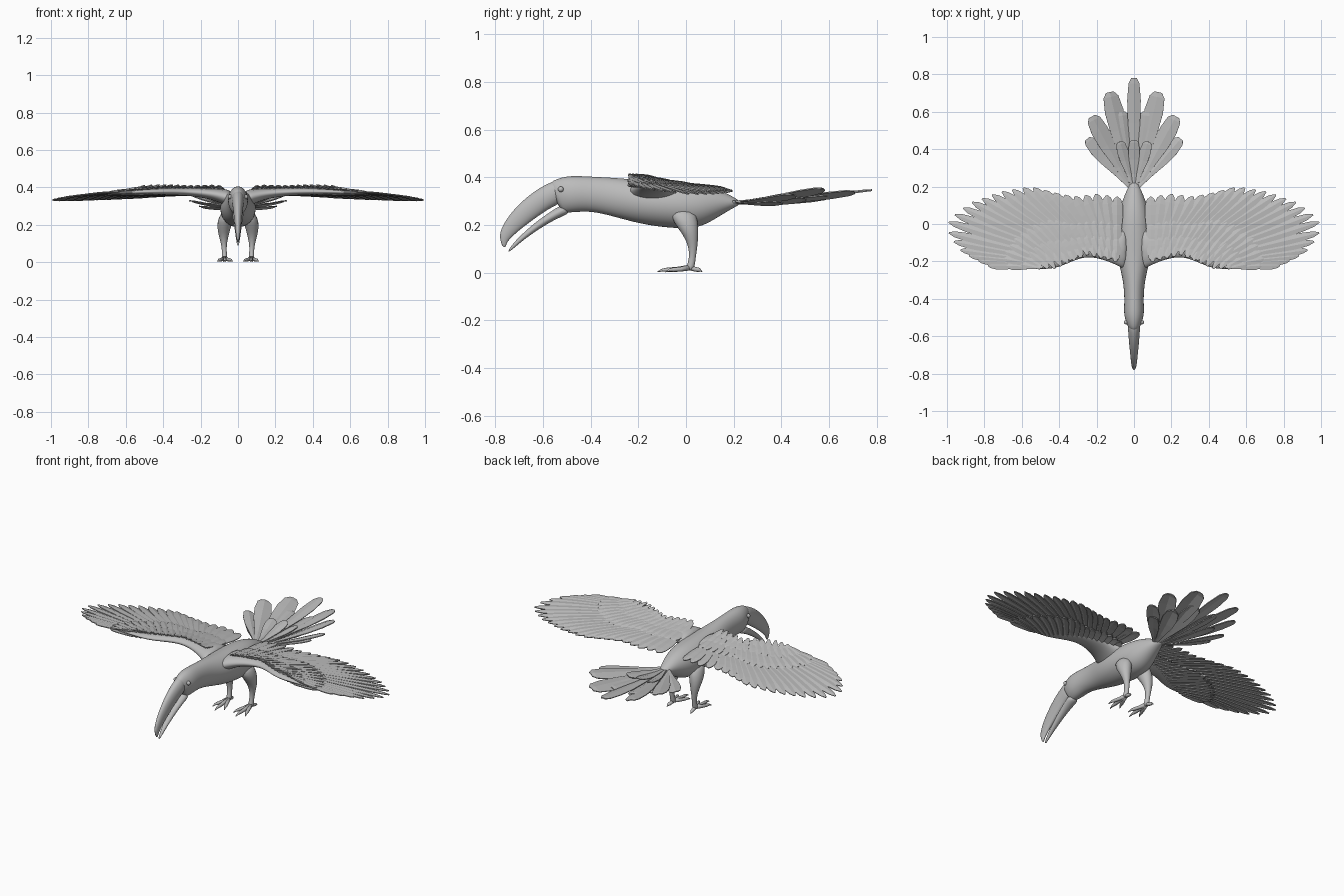
import bpy, bmesh, math
from mathutils import Vector as V

if "Cube" in bpy.data.objects:
    bpy.data.objects.remove(bpy.data.objects["Cube"])

grey = bpy.data.materials.new("plain_grey")
grey.use_nodes = True
grey.diffuse_color = (.5, .5, .5, 1)
grey.node_tree.nodes["Principled BSDF"].inputs["Base Color"].default_value = (.5, .5, .5, 1)


def finish(name, bm, smooth=True, mirror=False, subdivide=0, thickness=0):
    """Turn a bmesh into a named object with its modifiers."""
    bmesh.ops.recalc_face_normals(bm, faces=bm.faces)
    mesh = bpy.data.meshes.new(name)
    bm.to_mesh(mesh)
    bm.free()
    mesh.materials.append(grey)
    for face in mesh.polygons:
        face.use_smooth = smooth
    obj = bpy.data.objects.new(name, mesh)
    bpy.context.collection.objects.link(obj)
    if thickness:
        solid = obj.modifiers.new("thickness", 'SOLIDIFY')
        solid.thickness = thickness
        solid.offset = 0
    if subdivide:
        obj.modifiers.new("smooth", 'SUBSURF').levels = subdivide
        obj.modifiers["smooth"].render_levels = subdivide
    if mirror:
        obj.modifiers.new("mirror", 'MIRROR').use_mirror_merge = False
    return obj


def loft(bm, sections, sides=12):
    """Skin elliptical sections, each a centre and two half axes."""
    rings = []
    for centre, a, b in sections:
        angles = [math.tau * i / sides for i in range(sides)]
        rings.append([bm.verts.new(V(centre) + V(a) * math.cos(t) + V(b) * math.sin(t))
                      for t in angles])
    for low, high in zip(rings, rings[1:]):
        for i in range(sides):
            j = (i + 1) % sides
            bm.faces.new((low[i], low[j], high[j], high[i]))
    bm.faces.new(rings[0])
    bm.faces.new(rings[-1])


def profile_loft(name, rows):
    """Loft along the body from rows of top y, z, bottom y, z, half width."""
    bm = bmesh.new()
    sections = []
    for ty, tz, by, bz, half in rows:
        top, bottom = V((0, ty, tz)), V((0, by, bz))
        sections.append(((top + bottom) / 2, (half, 0, 0), (top - bottom) / 2))
    loft(bm, sections)
    return finish(name, bm, subdivide=2)


def along(points, u):
    """Point at fraction u of a polyline's length."""
    points = [V(p) for p in points]
    lengths = [(q - p).length for p, q in zip(points, points[1:])]
    left = u * sum(lengths)
    for p, q, size in zip(points, points[1:], lengths):
        if left <= size:
            return p.lerp(q, left / size)
        left -= size
    return points[-1]


POINTED = [(0, .35), (.3, .75), (.6, 1), (.82, .95), (.94, .65), (1, .15)]
BLUNT = [(0, .12), (.3, .45), (.6, .9), (.8, 1), (.95, .8), (1, .4)]


def feather(bm, base, tip, half, outline, height=None, roll=.15, bow=0):
    """Ridged blade from base to tip; height gives the surface it lies on."""
    base, tip = V(base), V(tip)
    direction = (tip - base).normalized()
    side = direction.cross(V((0, 0, 1))).normalized()
    rows = []
    for t, width in outline:
        p = base.lerp(tip, t)
        if height:
            p.z += height(p.x, p.y)
        p.z += bow * math.sin(math.pi * t)
        w = half * width
        rows.append([bm.verts.new(p + side * w * s + V((0, 0, s * w * roll + (1 - abs(s)) * w * .2)))
                     for s in (-1, 0, 1)])
    for low, high in zip(rows, rows[1:]):
        for i in range(2):
            bm.faces.new((low[i], low[i + 1], high[i + 1], high[i]))


# Body, neck and head
profile_loft("body", [
    (-.585, .372, -.52, .25, .03), (-.55, .395, -.50, .25, .044),
    (-.49, .412, -.47, .25, .058), (-.40, .406, -.40, .257, .052),
    (-.30, .402, -.30, .232, .06), (-.20, .393, -.20, .203, .088),
    (-.10, .39, -.10, .187, .1), (0, .385, 0, .18, .098),
    (.07, .375, .07, .19, .085), (.14, .352, .14, .235, .058),
    (.2, .318, .2, .272, .032), (.225, .302, .225, .285, .015)])

# Upper and lower beak
profile_loft("upper_beak", [
    (-.53, .395, -.52, .29, .036), (-.58, .377, -.56, .275, .033),
    (-.65, .337, -.61, .243, .028), (-.73, .262, -.69, .185, .02),
    (-.775, .192, -.735, .145, .014), (-.785, .15, -.752, .125, .01),
    (-.768, .103, -.755, .108, .004)])
profile_loft("lower_beak", [
    (-.52, .29, -.48, .25, .034), (-.56, .262, -.53, .232, .029),
    (-.62, .222, -.59, .2, .023), (-.68, .17, -.665, .15, .016),
    (-.725, .125, -.715, .109, .01), (-.748, .09, -.742, .086, .004)])

# Eyes
bm = bmesh.new()
bmesh.ops.create_uvsphere(bm, u_segments=12, v_segments=8, radius=.012)
bmesh.ops.translate(bm, verts=bm.verts, vec=(.042, -.525, .35))
finish("eyes", bm, mirror=True)

# Legs with thighs
bm = bmesh.new()
loft(bm, [((.06, -.02, .27), (.035, 0, 0), (0, .06, 0)),
          ((.072, 0, .21), (.043, 0, 0), (0, .055, 0)),
          ((.077, .02, .16), (.033, 0, 0), (0, .034, 0)),
          ((.076, .03, .11), (.018, 0, 0), (0, .019, 0)),
          ((.073, .027, .06), (.012, 0, 0), (0, .014, 0)),
          ((.072, .02, .03), (.016, 0, 0), (0, .018, 0)),
          ((.072, .015, .008), (.014, 0, 0), (0, .016, 0))], 10)
finish("legs", bm, mirror=True, subdivide=1)

# Toes, three forward and one back, tapering into claws
bm = bmesh.new()
for tx, ty in ((.03, -.085), (.068, -.12), (.108, -.085), (.078, .068)):
    start, end = V((.072, .018, .022)), V((tx, ty, .004))
    across = (end - start).cross(V((0, 0, 1))).normalized()
    loft(bm, [(start.lerp(end, t) + V((0, 0, lift)), across * r, (0, 0, r))
              for t, r, lift in ((0, .012, 0), (.4, .01, 0), (.7, .009, .003), (.85, .006, .005), (1, .002, 0))], 8)
finish("toes", bm, mirror=True)

# Wing arms, thick at the shoulder
bm = bmesh.new()
loft(bm, [((x, y, z), (0, ry, 0), (0, 0, rz)) for x, y, z, ry, rz in (
    (.03, -.13, .335, .13, .055), (.08, -.135, .35, .095, .042),
    (.14, -.13, .366, .07, .03), (.25, -.115, .376, .055, .022),
    (.34, -.15, .378, .055, .02), (.43, -.2, .378, .045, .016),
    (.53, -.215, .376, .025, .011), (.65, -.222, .37, .008, .005))])
finish("wing_arms", bm, mirror=True, subdivide=2)


def wing_height(x, y):
    return .388 - .07 * max(0, x - .35) ** 1.3 - .09 * (y + .2) - .1 * max(0, .14 - x)


def feather_row(name, count, bases, tips, inner, outer, lift):
    """Fan of feathers between two polylines, mirrored to both wings."""
    bm = bmesh.new()
    for i in range(count):
        u = i / (count - 1)
        base, tip = along(bases, u), along(tips, u)
        half = inner + (outer - inner) * u
        feather(bm, (*base, lift), (*tip, lift * .4), half, POINTED, wing_height)
    finish(name, bm, smooth=False, mirror=True, thickness=.005)


# Wing feathers, from the long bottom row to the short top rows
feather_row("flight_feathers", 24,
            [(.09, -.1), (.25, -.09), (.38, -.12), (.46, -.18), (.5, -.205), (.55, -.222)],
            [(.09, .145), (.2, .16), (.33, .145), (.43, .165), (.56, .198), (.72, .17),
             (.88, .11), (.99, .025), (.99, -.06), (.92, -.15), (.78, -.222)],
            .031, .021, 0)
covert_bases = [(.09, -.17), (.25, -.14), (.4, -.19), (.48, -.22), (.53, -.228)]
covert_tips = [(.09, 0), (.2, .02), (.33, 0), (.45, .025), (.55, -.01), (.64, -.08), (.7, -.17), (.68, -.225)]
feather_row("long_coverts", 19, covert_bases, covert_tips, .026, .02, .01)
feather_row("under_coverts", 19, covert_bases, covert_tips, .026, .02, -.022)
feather_row("middle_coverts", 15,
            [(.09, -.19), (.25, -.155), (.42, -.23), (.52, -.234)],
            [(.09, -.07), (.25, -.055), (.38, -.075), (.48, -.08), (.56, -.14), (.61, -.215)],
            .024, .018, .018)
feather_row("small_coverts", 12,
            [(.1, -.2), (.25, -.165), (.42, -.238), (.5, -.238)],
            [(.1, -.125), (.25, -.1), (.38, -.14), (.47, -.155), (.53, -.215)],
            .022, .016, .024)

# Tail fan: long outer feathers and a short layer over the root
bm = bmesh.new()
for x, y, z, half in ((0, .78, .345, .036), (.13, .705, .338, .05), (.225, .575, .35, .046),
                      (.25, .455, .325, .036), (.2, .4, .295, .03), (.065, .6, .318, .042),
                      (.14, .5, .31, .04), (0, .45, .335, .03), (.075, .44, .33, .03)):
    for s in ((1, -1) if x else (1,)):
        feather(bm, (s * x * .08, .19, .292 + (.006 if y < .5 else 0)), (s * x, y, z),
                half, BLUNT, roll=.25 * s if x else 0, bow=-.008)
finish("tail_feathers", bm, smooth=False, thickness=.005)
